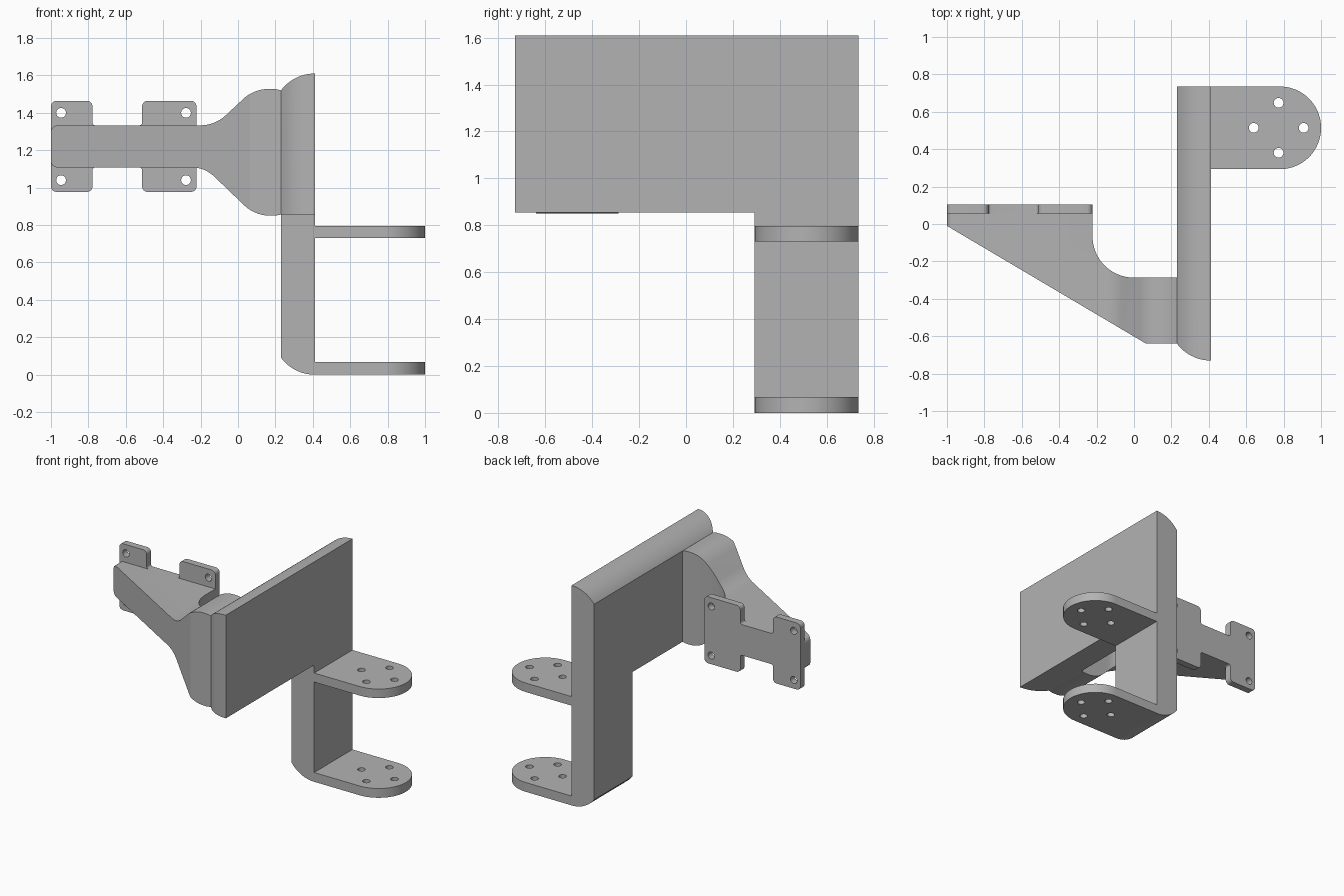
import bpy, bmesh
from math import cos, sin, radians
from mathutils import Vector

cube = bpy.data.objects.get("Cube")
if cube:
    bpy.data.objects.remove(cube, do_unlink=True)

grey = bpy.data.materials.new("Satin grey")
grey.use_nodes = True
grey.diffuse_color = (0.45, 0.45, 0.45, 1)
grey.node_tree.nodes["Principled BSDF"].inputs["Base Color"].default_value = grey.diffuse_color


def arc(cx, cy, r, start, end, n=16):
    angles = [radians(start + (end - start) * i / n) for i in range(n + 1)]
    return [(cx + r * cos(a), cy + r * sin(a)) for a in angles]


def rounded(corners, n=12):
    """Outline from (x, y, radius) corners, each filleted by a tangent arc."""
    pts = []
    for i, (x, y, r) in enumerate(corners):
        p = Vector((x, y))
        if r == 0:
            pts.append((x, y))
            continue
        a = (Vector(corners[i - 1][:2]) - p).normalized()
        b = (Vector(corners[(i + 1) % len(corners)][:2]) - p).normalized()
        half = a.angle(b) / 2
        centre = p + (a + b).normalized() * (r / sin(half))
        reach = r * cos(half) / sin(half)
        u, v = p + a * reach - centre, p + b * reach - centre
        sweep = u.angle_signed(v)
        for k in range(n + 1):
            t = -sweep * k / n
            pts.append((centre.x + u.x * cos(t) - u.y * sin(t),
                        centre.y + u.x * sin(t) + u.y * cos(t)))
    return pts


def prism(name, outlines, plane, low, high):
    """Extrude outlines of the xy plane along z, or of the xz plane along y."""
    bm = bmesh.new()
    for outline in outlines:
        place = (lambda p, d: (p[0], p[1], d)) if plane == "xy" else (lambda p, d: (p[0], d, p[1]))
        face = bm.faces.new([bm.verts.new(place(p, low)) for p in outline])
        ext = bmesh.ops.extrude_face_region(bm, geom=[face])
        shift = Vector(place((0, 0), high - low))
        bmesh.ops.translate(bm, vec=shift, verts=[e for e in ext["geom"] if isinstance(e, bmesh.types.BMVert)])
    bmesh.ops.recalc_face_normals(bm, faces=bm.faces)
    mesh = bpy.data.meshes.new(name)
    bm.to_mesh(mesh)
    bm.free()
    mesh.materials.append(grey)
    obj = bpy.data.objects.new(name, mesh)
    bpy.context.collection.objects.link(obj)
    return obj


def activate(obj):
    bpy.ops.object.select_all(action="DESELECT")
    obj.select_set(True)
    bpy.context.view_layer.objects.active = obj


def combine(obj, cutter, operation):
    activate(obj)
    mod = obj.modifiers.new("cut", "BOOLEAN")
    mod.operation, mod.object, mod.solver = operation, cutter, "EXACT"
    bpy.ops.object.modifier_apply(modifier=mod.name)
    bpy.data.objects.remove(cutter, do_unlink=True)


def drill(obj, centres, plane, low, high):
    holes = [arc(x, y, 0.026, 0, 345, 23) for x, y in centres]
    combine(obj, prism("hole_cutter", holes, plane, low, high), "DIFFERENCE")


parts = []

# Upright plate: rounded top, foot and front edge, notched below the front
side = [(0.412, 0), (0.412, 1.61)] + arc(0.41, 1.385, 0.225, 90, 143.1) + arc(0.41, 0.225, 0.225, 216.9, 270)
plate = prism("upright_plate", [side], "xz", -0.8, 0.735)
plan = [(0.5, 0.9), (0.185, 0.9)] + arc(0.41, -0.505, 0.225, 180, 270) + [(0.5, -0.73)]
combine(plate, prism("plan_cutter", [plan], "xy", -0.1, 1.8), "INTERSECT")
notch = [(0, -1), (0.6, -1), (0.6, 0.293), (0, 0.293)]
combine(plate, prism("notch_cutter", [notch], "xy", -0.1, 0.855), "DIFFERENCE")
parts.append(plate)

# Two drilled shelves with round ends
shelf = rounded([(0.412, 0.293, 0), (1, 0.293, 0.22), (1, 0.735, 0.22), (0.412, 0.735, 0)], 24)
for name, low, high in (("lower_shelf", 0, 0.068), ("upper_shelf", 0.73, 0.796)):
    tab = prism(name, [shelf], "xy", low, high)
    drill(tab, [(0.64, 0.514), (0.907, 0.514), (0.773, 0.648), (0.773, 0.381)], "xy", low - 0.1, high + 0.1)
    parts.append(tab)

# Arm: flared front outline crossed with a tapered plan outline
flare = rounded([
    (-1, 1.108, 0.035), (-0.178, 1.108, 0.17), (0.091, 0.85, 0.2), (0.2, 0.85, 0), (0.23, 0.856, 0),
    (0.23, 1.52, 0), (0.2, 1.527, 0), (0.087, 1.529, 0.2), (-0.123, 1.333, 0.2), (-1, 1.333, 0.035)])
arm = prism("arm", [flare], "xz", -0.9, 0.3)
taper = [(-1.1, 0.049), (0.065, -0.64), (0.4, -0.64), (0.4, -0.287)]
taper += arc(0, -0.065, 0.222, 270, 180) + [(-0.222, 0.055), (-1.1, 0.055)]
combine(arm, prism("taper_cutter", [taper], "xy", 0.5, 1.8), "INTERSECT")
parts.append(arm)

# Mounting flange with four drilled ears
r, f = 0.03, 0.015
low, mid_low, mid_high, high = 0.977, 1.108, 1.333, 1.464
flange = prism("mounting_flange", [rounded([
    (-1, low, r), (-0.778, low, r), (-0.778, mid_low, f), (-0.513, mid_low, f), (-0.513, low, r), (-0.222, low, r),
    (-0.222, high, r), (-0.513, high, r), (-0.513, mid_high, f), (-0.778, mid_high, f), (-0.778, high, r),
    (-1, high, r)], 8)], "xz", 0.055, 0.105)
drill(flange, [(x, z) for x in (-0.946, -0.278) for z in (1.04, 1.4)], "xz", 0, 0.2)
parts.append(flange)

for part in parts:
    activate(part)
    bpy.ops.object.shade_smooth_by_angle(angle=radians(25))
